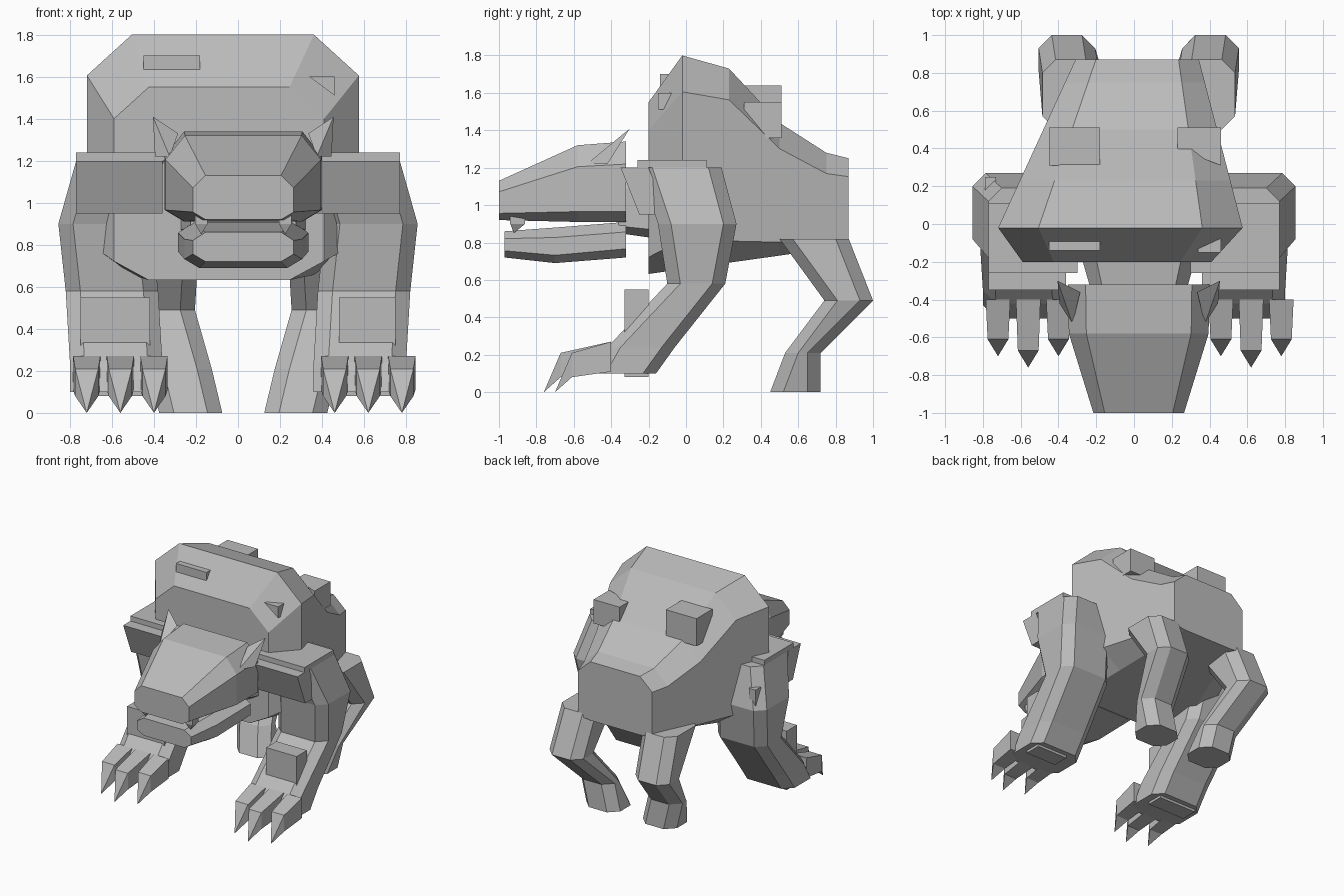
import bpy, bmesh

cube = bpy.data.objects.get("Cube")
if cube:
    bpy.data.objects.remove(cube, do_unlink=True)

colour = (.5, .5, .5, 1)
grey = bpy.data.materials.new("stone_grey")
grey.use_nodes = True
grey.diffuse_color = colour
grey.node_tree.nodes["Principled BSDF"].inputs["Base Color"].default_value = colour

HEAD_CENTRE = .025


def finish(name, mesh_builder):
    """Turn the finished bmesh into a flat-shaded grey object."""
    bmesh.ops.recalc_face_normals(mesh_builder, faces=mesh_builder.faces)
    mesh = bpy.data.meshes.new(name)
    mesh_builder.to_mesh(mesh)
    mesh_builder.free()
    mesh.materials.append(grey)
    part = bpy.data.objects.new(name, mesh)
    bpy.context.collection.objects.link(part)


def octagon(centre, half, low, high, across, low_cut, high_cut):
    """Rectangle with four cut corners, as (u, v) points."""
    right_side = [(half - across, low), (half, low + low_cut),
                  (half, high - high_cut), (half - across, high)]
    left_side = [(-u, v) for u, v in reversed(right_side)]
    return [(centre + u, v) for u, v in right_side + left_side]


def loft(name, rings):
    """Skin equal-length closed rings and cap both ends."""
    builder = bmesh.new()
    rows = [[builder.verts.new(point) for point in ring] for ring in rings]
    for row, following in zip(rows, rows[1:]):
        for i in range(len(row)):
            builder.faces.new((row[i - 1], row[i], following[i], following[i - 1]))
    builder.faces.new(rows[0])
    builder.faces.new(rows[-1])
    finish(name, builder)


def hull(name, points):
    """Convex solid around a few points."""
    builder = bmesh.new()
    for point in points:
        builder.verts.new(point)
    bmesh.ops.convex_hull(builder, input=builder.verts)
    bmesh.ops.dissolve_limit(builder, angle_limit=.01,
                             verts=builder.verts, edges=builder.edges)
    finish(name, builder)


def box(name, x_span, y_span, z_span):
    hull(name, [(x, y, z) for x in x_span for y in y_span for z in z_span])


def body_ring(y, top, half):
    """Body slice: its centre drifts and its cut corners shrink rearwards."""
    points = octagon(.1 * y - .07, half, .66 + .14 * y, top,
                     .33 * half, .45 * (half - .3), .3 * half)
    return [(x, y, z) for x, z in points]


def head_part(name, sections):
    """Head slices: distance along y, half width, bottom and top."""
    rings = []
    for y, half, low, high in sections:
        points = octagon(HEAD_CENTRE, half, low, high, .25 * half, .15 * half, .28 * (high - low))
        rings.append([(x, y, z) for x, z in points])
    loft(name, rings)


def leg(name, sign, middle, half, sections):
    """Leg slices: height, distance outwards, front and back."""
    rings = []
    for z, outward, front, back in sections:
        points = octagon(middle + sign * outward, half, front, back, .07, .07, .07)
        rings.append([(x, y, z) for x, y in points])
    loft(name, rings)


def finger_ring(x, y, half, low, high):
    return [(x - half, y, low), (x + half, y, low), (x + half, y, high), (x - half, y, high)]


# Humped body, narrowing steadily to the rear, with a smaller front face
spine = [(-.02, 1.8), (.23, 1.73), (.5, 1.44), (.75, 1.28), (.87, 1.25)]
loft("body", [body_ring(-.2, 1.55, .5)]
     + [body_ring(y, top, .64 - .36 * y) for y, top in spine])

# Neck, upper head and lower jaw
head_part("neck", [(-.36, .25, .85, 1.18), (-.15, .31, .82, 1.2)])
head_part("upper_head", [(-1, .24, .92, 1.13), (-.58, .37, .91, 1.32), (-.32, .375, .91, 1.34)])
head_part("lower_jaw", [(-.97, .24, .72, .86), (-.7, .28, .69, .88), (-.32, .31, .72, .91)])

# Blocks on the back, the hump and one elbow
box("back_block_right", (-.45, -.18), (.31, .51), (1.42, 1.64))
hull("back_block_left", [(x, y, z) for z in (1.36, 1.55)
                         for x, y in ((.23, .4), (.23, .51), (.46, .51), (.46, .31))])
box("hump_block_right", (-.45, -.18), (-.14, 0), (1.63, 1.7))
hull("hump_block_left", [(x, y, z) for y in (-.15, 0)
                         for x, z in ((.34, 1.6), (.46, 1.6), (.46, 1.51))])
box("elbow_block", (-.79, -.73), (.13, .25), (.92, 1.06))

for side, sign, inner in (("right", -1, .4), ("left", 1, .46)):
    # Ear spike and fang
    ear = [(.43, -.3, 1.41), (.35, -.53, 1.22), (.42, -.42, 1.22), (.31, -.36, 1.33)]
    hull("ear_" + side, [(HEAD_CENTRE + sign * x, y, z) for x, y, z in ear])
    fang_x = HEAD_CENTRE + sign * .2
    hull("fang_" + side, finger_ring(fang_x, -.94, .03, .9, .95)
         + finger_ring(fang_x, -.86, .03, .9, .95) + [(fang_x, -.92, .85)])

    # Front leg with a shoulder slab, a hanging wedge and a wrist block
    leg("front_leg_" + side, sign, 0, .22, [
        (.1, .58, -.5, -.16), (.24, .58, -.42, -.06), (.58, .6, -.1, .21),
        (.9, .635, -.15, .27), (1.2, .55, -.25, .19)])
    box("shoulder_slab_" + side, (sign * .3, sign * .77), (-.26, .11), (1.2, 1.24))
    hull("shoulder_wedge_" + side, [(sign * x, y, z) for x in (.36, .77)
                                    for y, z in ((-.35, 1.2), (-.2, 1.2), (-.25, .95), (-.1, .95))])
    box("wrist_block_" + side, (sign * (inner + .02), sign * .75), (-.33, -.2), (.08, .55))

    # Three fingers, the middle one longest, each with a pointed claw
    for number, reach in enumerate((0, .06, 0)):
        x = sign * (inner + .16 * number)
        knuckle = finger_ring(x, -.4, .065, .11, .27)
        fingertip = finger_ring(x, -.61 - reach, .055, .08, .21)
        loft(f"finger_{side}_{number}", [knuckle, fingertip])
        hull(f"claw_{side}_{number}", fingertip + [(x, -.7 - reach, 0)])

    # Bent rear leg
    leg("rear_leg_" + side, sign, HEAD_CENTRE, .15, [
        (0, .25, .45, .72), (.21, .3, .53, .72), (.49, .38, .74, 1), (.82, .36, .5, .87)])
